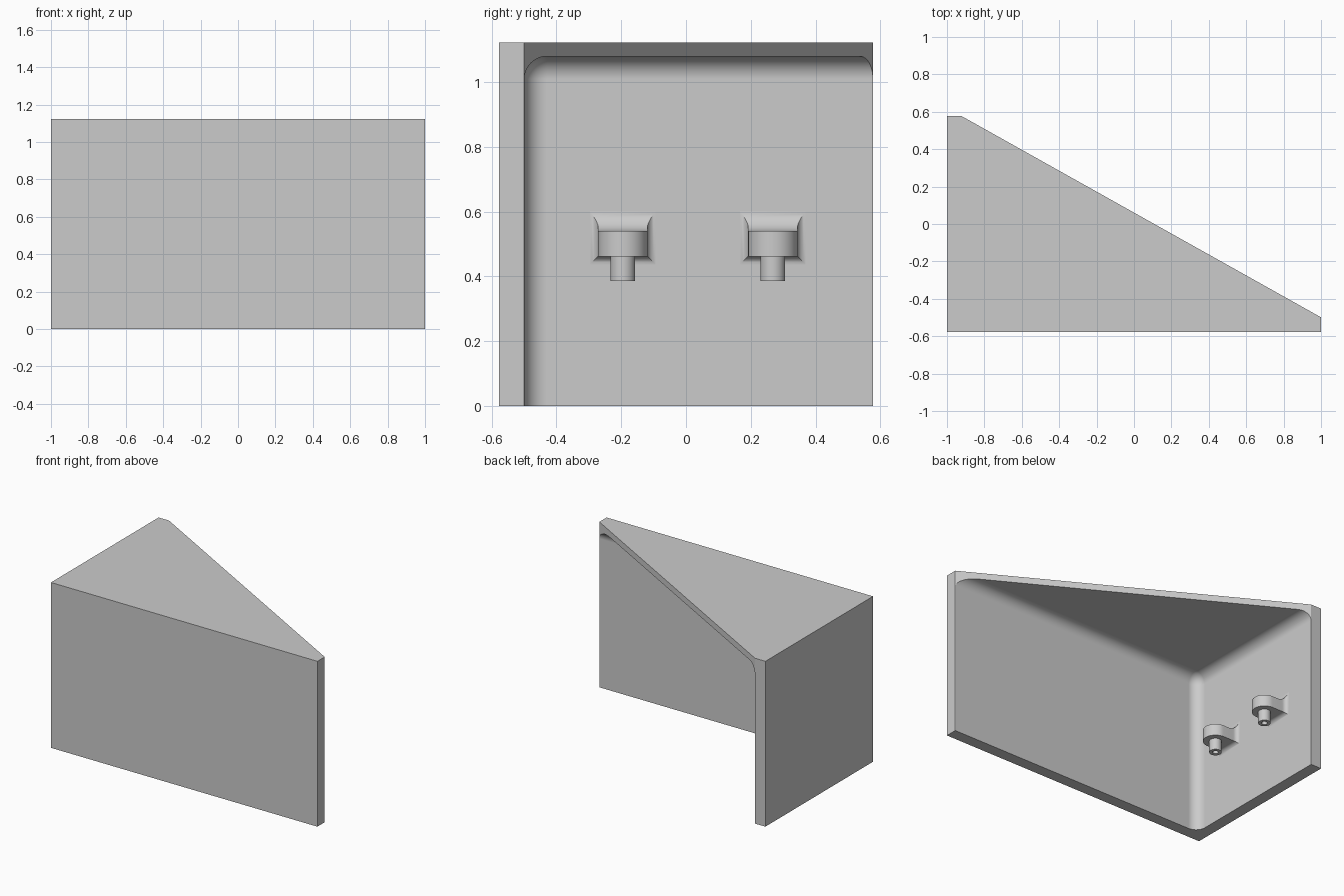
import bpy, bmesh, math
from mathutils import Vector

if "Cube" in bpy.data.objects:
    bpy.data.objects.remove(bpy.data.objects["Cube"])

grey = bpy.data.materials.new("light_grey")
grey.diffuse_color = (0.6, 0.6, 0.6, 1)
grey.use_nodes = True
grey.node_tree.nodes["Principled BSDF"].inputs["Base Color"].default_value = grey.diffuse_color

Y, H, WALL, ROOF, R = 0.577, 1.122, 0.078, 0.043, 0.07
IX, IY, IZ = -1 + WALL, -Y + WALL, H - ROOF      # inner faces of the walls and roof


def make(name, bm):
    bmesh.ops.recalc_face_normals(bm, faces=bm.faces[:])
    mesh = bpy.data.meshes.new(name)
    bm.to_mesh(mesh)
    bm.free()
    ob = bpy.data.objects.new(name, mesh)
    bpy.context.collection.objects.link(ob)
    mesh.materials.append(grey)
    return ob


def activate(ob):
    bpy.ops.object.select_all(action='DESELECT')
    ob.select_set(True)
    bpy.context.view_layer.objects.active = ob


def smooth(ob, angle):
    activate(ob)
    bpy.ops.object.shade_smooth_by_angle(angle=math.radians(angle))


def bridge(bm, a, b):
    for i in range(len(a)):
        j = (i + 1) % len(a)
        bm.faces.new((a[i], a[j], b[j], b[i]))


# Cover: wedge-shaped solid
bm = bmesh.new()
plan = [(-1, -Y), (1, -Y), (1, IY), (IX, Y), (-1, Y)]
low = [bm.verts.new((x, y, 0)) for x, y in plan]
top = [bm.verts.new((x, y, H)) for x, y in plan]
bm.faces.new(low)
bm.faces.new(top)
bridge(bm, low, top)
cover = make("cover", bm)

# Cavity cutter: box rounded on the three edges at the inner corner
bm = bmesh.new()
bmesh.ops.create_cube(bm, size=1)
lo, hi = Vector((IX + 0.0005, IY + 0.0005, -0.5)), Vector((2, 2, IZ))
for v in bm.verts:
    v.co = [lo[i] if v.co[i] < 0 else hi[i] for i in range(3)]
corner = next(v for v in bm.verts if v.co.x < 0 and v.co.y < 0 and v.co.z > 0)
bmesh.ops.bevel(bm, geom=list(corner.link_edges), offset=R, offset_type='OFFSET',
                segments=10, profile=0.5, affect='EDGES')
cutter = make("cavity_cutter", bm)
cutter.hide_render = True

cut = cover.modifiers.new("cavity", 'BOOLEAN')
cut.operation, cut.solver, cut.object = 'DIFFERENCE', 'EXACT', cutter
activate(cover)
bpy.ops.object.modifier_apply(modifier=cut.name)
bpy.data.objects.remove(cutter)
smooth(cover, 20)
cover.modifiers.new("flat_panels", 'WEIGHTED_NORMAL').keep_sharp = True

# Lugs: filleted bracket with a rounded nose, and a hollow pin underneath
W, Z0, Z1, CX = 0.076, 0.462, 0.54, -0.81


def flare(d, r):
    """Extra size of a concave fillet of radius r at distance d from the wall."""
    return r - math.sqrt(r * r - (r - d) ** 2) if d < r else 0


def lug(name, cy):
    bm = bmesh.new()
    rings = []
    for i in range(13):                          # fillet at the wall
        d = 0.07 * (1 - math.cos(i / 12 * math.pi / 2))
        s, t = flare(d, 0.03), flare(d, 0.07)
        w, a, b, x = W + s, Z0 - s, Z1 + t, IX + d
        rings.append([(x, cy - w, a), (x, cy + w, a), (x, cy + w, b), (x, cy - w, b)])
    for i in range(17):                          # rounded nose
        t = i / 16 * math.pi / 2
        w, x = max(W * math.cos(t), 0.0005), CX + W * math.sin(t)
        rings.append([(x, cy - w, Z0), (x, cy + w, Z0), (x, cy + w, Z1), (x, cy - w, Z1)])
    rings = [[bm.verts.new(p) for p in ring] for ring in rings]
    for a, b in zip(rings, rings[1:]):
        bridge(bm, a, b)
    bm.faces.new(rings[0])
    bm.faces.new(rings[-1])
    smooth(make(name + "_bracket", bm), 30)

    bm = bmesh.new()                             # pin with a blind hole
    loops = [[bm.verts.new((CX + r * math.cos(k * math.pi / 16),
                            cy + r * math.sin(k * math.pi / 16), z)) for k in range(32)]
             for r, z in ((0.038, Z0 + 0.002), (0.038, 0.385), (0.018, 0.385), (0.018, 0.455))]
    for a, b in zip(loops, loops[1:]):
        bridge(bm, a, b)
    bm.faces.new(loops[0])
    bm.faces.new(loops[-1])
    smooth(make(name + "_pin", bm), 30)


lug("front_lug", -0.195)
lug("rear_lug", 0.268)
